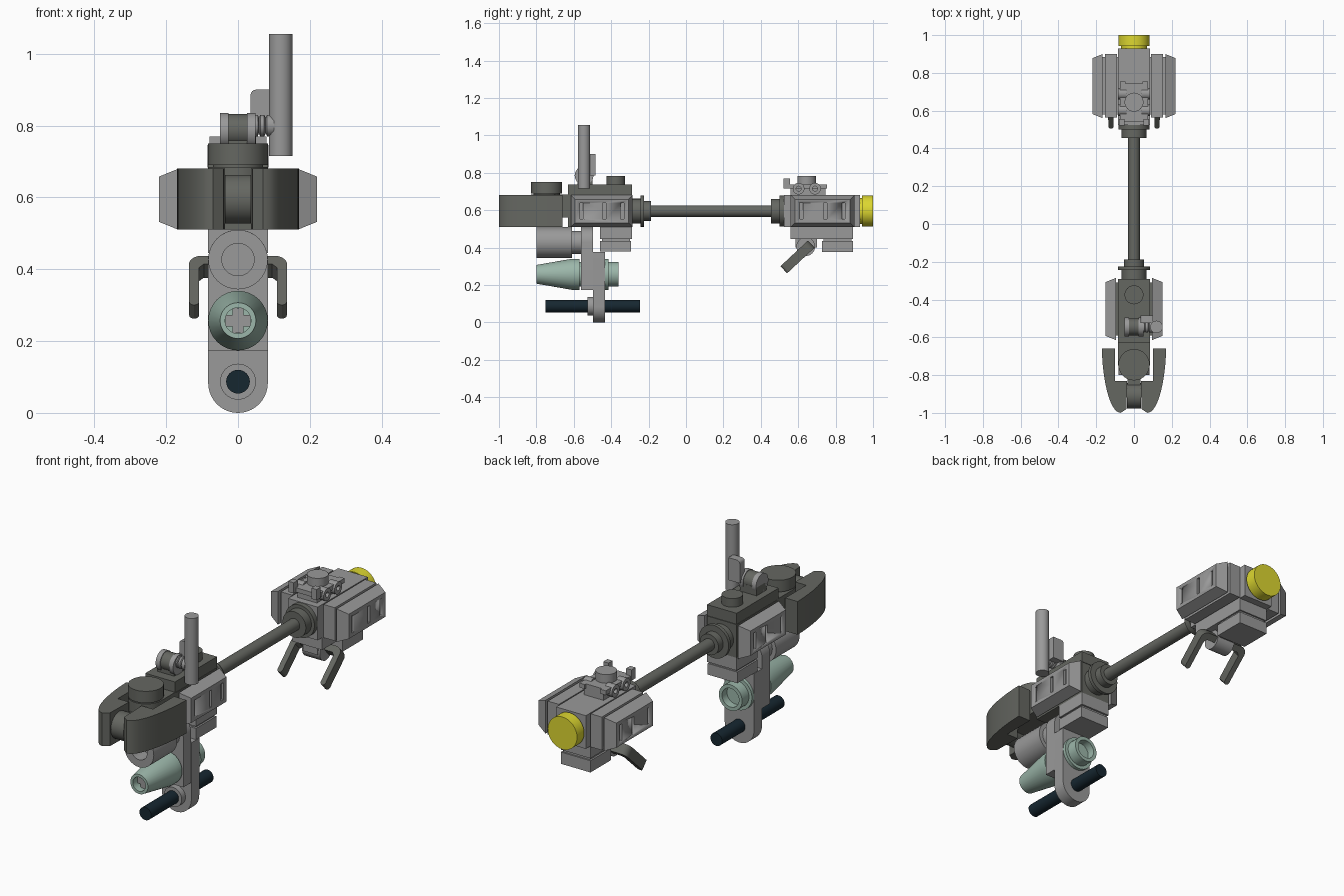
import bpy, bmesh
from math import sin, cos, pi, radians
from mathutils import Matrix, Vector

if "Cube" in bpy.data.objects:
    bpy.data.objects.remove(bpy.data.objects["Cube"])


def material(name, rgb):
    m = bpy.data.materials.new(name)
    m.diffuse_color = (*rgb, 1)
    m.use_nodes = True
    m.node_tree.nodes["Principled BSDF"].inputs["Base Color"].default_value = m.diffuse_color
    return m


GREY = material("mid_grey", (0.32, 0.32, 0.32))
DARK = material("dark_grey", (0.13, 0.135, 0.12))
GREEN = material("sand_green", (0.33, 0.47, 0.40))
YELLOW = material("yellow", (0.72, 0.68, 0.03))
BLACK = material("blue_black", (0.008, 0.02, 0.03))
TURN = {'X': Matrix.Rotation(pi / 2, 4, 'Y'), 'Y': Matrix.Rotation(-pi / 2, 4, 'X'), 'Z': Matrix()}


def finish(bm, name, mat):
    bmesh.ops.remove_doubles(bm, verts=bm.verts, dist=1e-5)
    bmesh.ops.recalc_face_normals(bm, faces=bm.faces)
    for f in bm.faces:
        f.smooth = True
    for e in bm.edges:
        e.smooth = e.calc_face_angle(0) < radians(30)
    me = bpy.data.meshes.new(name)
    bm.to_mesh(me)
    bm.free()
    ob = bpy.data.objects.new(name, me)
    bpy.context.collection.objects.link(ob)
    me.materials.append(mat)
    return ob


def box(name, x, y, z, mat=GREY, taper=0.0, side=0):
    """Box from ranges; the face on the given x side shrinks by taper."""
    bm = bmesh.new()
    bmesh.ops.create_cube(bm, size=1)
    mid = [(r[0] + r[1]) / 2 for r in (x, y, z)]
    size = [abs(r[1] - r[0]) for r in (x, y, z)]
    for v in bm.verts:
        t = taper if v.co.x * side > 0 else 0
        sx, sy, sz = (1 if c > 0 else -1 for c in v.co)
        v.co = (mid[0] + sx * size[0] / 2, mid[1] + sy * (size[1] / 2 - t),
                mid[2] + sz * (size[2] / 2 - t))
    return finish(bm, name, mat)


def lathe(name, pts, centre, axis='Y', mat=GREY, steps=32):
    """Spin (radius, distance along axis) points; distances are relative to centre."""
    bm = bmesh.new()
    vs = [bm.verts.new((r, 0, t)) for r, t in pts]
    es = [bm.edges.new(p) for p in zip(vs, vs[1:])]
    bmesh.ops.spin(bm, geom=vs + es, cent=(0, 0, 0), axis=(0, 0, 1), angle=2 * pi, steps=steps)
    bm.transform(Matrix.Translation(centre) @ TURN[axis])
    return finish(bm, name, mat)


def rod(name, r, a, b, centre, axis='Y', mat=GREY):
    return lathe(name, [(0, a), (r, a), (r, b), (0, b)], centre, axis, mat)


def prism(name, pts, depth, mat=GREY, matrix=Matrix()):
    """Extrude a closed xy outline along local z by depth, then place it."""
    bm = bmesh.new()
    f = bm.faces.new([bm.verts.new((x, y, 0)) for x, y in pts])
    ext = bmesh.ops.extrude_face_region(bm, geom=[f])
    bmesh.ops.translate(bm, vec=(0, 0, depth), verts=[v for v in ext['geom'] if isinstance(v, bmesh.types.BMVert)])
    bm.transform(matrix)
    return finish(bm, name, mat)


def arc(cx, cy, r, a0, a1, n=12):
    return [(cx + r * cos(radians(a0 + (a1 - a0) * i / n)),
             cy + r * sin(radians(a0 + (a1 - a0) * i / n))) for i in range(n + 1)]


def side_panel(name, x0, x1, y, s):
    """Chamfered armour panel with recessed vertical slots."""
    p = box(name, (s * x0, s * x1), y, (0.51, 0.68), GREY, 0.022, s)
    w = y[1] - y[0]
    for i, f in enumerate((0.17, 0.54, 0.83)):
        c = y[0] + f * w
        cut = box(f"{name}_slot_{i}", (s * (x1 - 0.012), s * (x1 + 0.02)),
                  (c - 0.009, c + 0.009), (0.552, 0.638))
        cut.hide_render = True
        cut.hide_set(True)
        m = p.modifiers.new("slot", 'BOOLEAN')
        m.operation, m.object, m.solver = 'DIFFERENCE', cut, 'EXACT'


MID = 0.595
W = (-0.084, 0.084)

# Front body
box("front_body", W, (-0.63, -0.29), (0.51, 0.68), DARK)
box("front_top_plate", W, (-0.63, -0.29), (0.682, 0.738), DARK)
rod("front_stud", 0.05, 0.738, 0.782, (0, -0.375, 0), 'Z', DARK)
box("nose_block", W, (-0.75, -0.62), (0.56, 0.685), DARK)
rod("nose_round_block", 0.083, 0.56, 0.685, (0, -0.745, 0), 'Z', DARK)
lathe("nose_disc", [(0, .68), (.07, .68), (.07, .69), (.083, .69), (.083, .75), (0, .75)],
      (0, -0.745, 0), 'Z', DARK)
rod("nose_roller", 0.068, -0.036, 0.036, (0, -0.91, MID), 'X', DARK)
box("nose_bridge", (-0.035, 0.035), (-0.90, -0.80), (0.56, 0.63), DARK)

# Mirrored parts: fenders and side panels
for s, side in ((1, "right"), (-1, "left")):
    outer = [(0.07 + 0.1 * cos(i / 10 * pi / 2) ** 0.95, -0.66 - 0.34 * sin(i / 10 * pi / 2) ** 1.15)
             for i in range(10)] + [(0.07, -1.0)]
    fender = outer + [(0.04, -0.98), (0.036, -0.83), (0.1, -0.83), (0.1, -0.66)]
    prism("fender_" + side, [(s * x, y) for x, y in fender], 0.17, DARK,
          Matrix.Translation((0, 0, 0.51)))
    box("front_panel_mount_" + side, (s * 0.08, s * 0.1), (-0.59, -0.31), (0.53, 0.66), DARK)
    side_panel("front_panel_" + side, 0.095, 0.15, (-0.615, -0.285), s)
    box("rear_inner_panel_" + side, (s * 0.09, s * 0.153), (0.565, 0.9), (0.51, 0.68))
    box("rear_panel_mount_" + side, (s * 0.08, s * 0.17), (0.58, 0.885), (0.525, 0.665))
    side_panel("rear_panel_" + side, 0.166, 0.22, (0.56, 0.9), s)

# Clip and lever on the front top plate
CY = -0.545
box("lever_base", (-0.05, 0.045), (-0.58, -0.50), (0.735, 0.78), DARK)
for x in (-0.05, 0.025):
    rod("lever_clip", 0.05, x, x + 0.024, (0, CY, 0.785), 'X', GREY)
rod("lever_hub", 0.045, -0.03, 0.03, (0, CY, 0.787), 'X', DARK)
lathe("lever_axle", [(0, .03), (.03, .045), (.03, .055), (.022, .058), (.03, .062),
                     (.03, .073), (.022, .077), (.03, .081), (.03, .1), (0, .1)],
      (0, CY, 0.80), 'X')
prism("lever_bracket", [(0.035, 0.785), (0.1, 0.785), (0.1, 0.9)] + arc(0.05, 0.885, 0.015, 90, 180, 4),
      0.04, GREY, Matrix.Translation((0, CY + 0.06, 0)) @ Matrix.Rotation(pi / 2, 4, 'X'))
rod("lever_bar", 0.033, 0.715, 1.055, (0.119, CY, 0), 'Z')

# Central shaft and collars
rod("main_shaft", 0.031, -0.25, 0.5, (0, 0, MID), 'Y', DARK)
lathe("front_collar", [(0, -.3), (.066, -.3), (.066, -.243), (.084, -.243), (.084, -.225),
                       (.053, -.225), (.053, -.187), (0, -.187)], (0, 0, MID), 'Y', DARK)
lathe("rear_collar", [(0, .455), (.066, .455), (.066, .5), (.083, .5), (.083, .53), (0, .53)],
      (0, 0, MID), 'Y', DARK)

# Tiles stepped under the front body
box("front_lower_plate", W, (-0.46, -0.29), (0.445, 0.51))
box("front_lower_neck", (-0.075, 0.075), (-0.45, -0.3), (0.43, 0.45))
box("front_lower_tile", W, (-0.46, -0.295), (0.378, 0.435))

# Two hanging beams, outlines drawn in xz
UP = Matrix.Rotation(pi / 2, 4, 'X')
prism("upper_beam", arc(0, 0.427, 0.083, 0, 180, 20) + [(-0.083, 0.172), (0.083, 0.172)],
      0.064, GREY, Matrix.Translation((0, -0.497, 0)) @ UP)
prism("lower_beam", arc(0, 0.083, 0.083, 180, 360, 20) + [(0.083, 0.375), (-0.083, 0.375)],
      0.064, GREY, Matrix.Translation((0, -0.432, 0)) @ UP)

# Barrels and rod carried by the beams
lathe("upper_barrel", [(0, -.72), (.045, -.72), (.045, -.8), (.083, -.8), (.083, -.61),
                       (.062, -.61), (.062, -.55), (0, -.55)], (0, 0, 0.427))
lathe("green_nozzle_front", [(0, -.72), (.036, -.72), (.036, -.8), (.05, -.8), (.083, -.61),
                             (.083, -.57), (.066, -.57), (.066, -.55), (0, -.55)],
      (0, 0, 0.257), 'Y', GREEN)
lathe("green_nozzle_rear", [(0, -.44), (.083, -.44), (.083, -.415), (.066, -.415), (.066, -.36),
                            (.048, -.36), (.048, -.40), (0, -.40)], (0, 0, 0.257), 'Y', GREEN)
for x, z in ((0.035, 0.016), (0.016, 0.035)):
    box("nozzle_cross_core", (-x, x), (-0.765, -0.71), (0.257 - z, 0.257 + z))
rod("black_rod", 0.033, -0.75, -0.245, (0, 0, 0.087), 'Y', BLACK)
rod("rod_collar", 0.05, -0.527, -0.49, (0, 0, 0.087))

# Rear body
box("rear_body", W, (0.525, 0.93), (0.51, 0.68))
lathe("yellow_lamp", [(0, .92), (.07, .92), (.07, .942), (.083, .942), (.083, 1), (0, 1)],
      (0, 0, MID), 'Y', YELLOW)
box("rear_lower_plate", W, (0.56, 0.893), (0.447, 0.51))
box("rear_lower_neck", (-0.075, 0.075), (0.735, 0.885), (0.43, 0.45))
box("rear_lower_tile", W, (0.727, 0.893), (0.375, 0.435))

# Stud plate with small tubes on the rear body
box("rear_top_plate", (-0.055, 0.055), (0.56, 0.745), (0.68, 0.738))
rod("rear_stud", 0.05, 0.735, 0.782, (0, 0.645, 0), 'Z')
for s in (1, -1):
    for y in (0.602, 0.69):
        lathe("rear_top_tube", [(0, .06), (.013, .06), (.013, .085), (.031, .085), (.031, .04), (0, .04)],
              (0, y, 0.715), 'X').scale.x = s
    box("rear_top_ear", (s * 0.045, s * 0.075), (0.555, 0.755), (0.715, 0.738))
    box("rear_top_hook", (s * 0.05, s * 0.08), (0.522, 0.555), (0.715, 0.77))
box("rear_hook_bar", (-0.06, 0.06), (0.54, 0.57), (0.715, 0.738))

# Folding grip handle: a U outline tilted forward around its clip
rod("grip_clip", 0.05, -0.05, 0.05, (0, 0.64, 0.405), 'X')
box("grip_clip_mount", (-0.04, 0.04), (0.585, 0.7), (0.40, 0.45))
right = [(0.108, -0.16)] + arc(0.122, -0.16, 0.014, 180, 360, 6) + arc(0.102, -0.008, 0.035, 0, 90, 5)
left = [(-x, y) for x, y in reversed(right)]
grip = right + left + [(-0.108, -0.02), (-0.095, -0.007), (0.095, -0.007), (0.108, -0.02)]
prism("grip_handle", grip[1:], 0.052, DARK,
      Matrix.Translation((0, 0.65, 0.40)) @ Matrix.Rotation(radians(43), 4, 'X')
      @ Matrix.Translation((0, 0, -0.026)))
